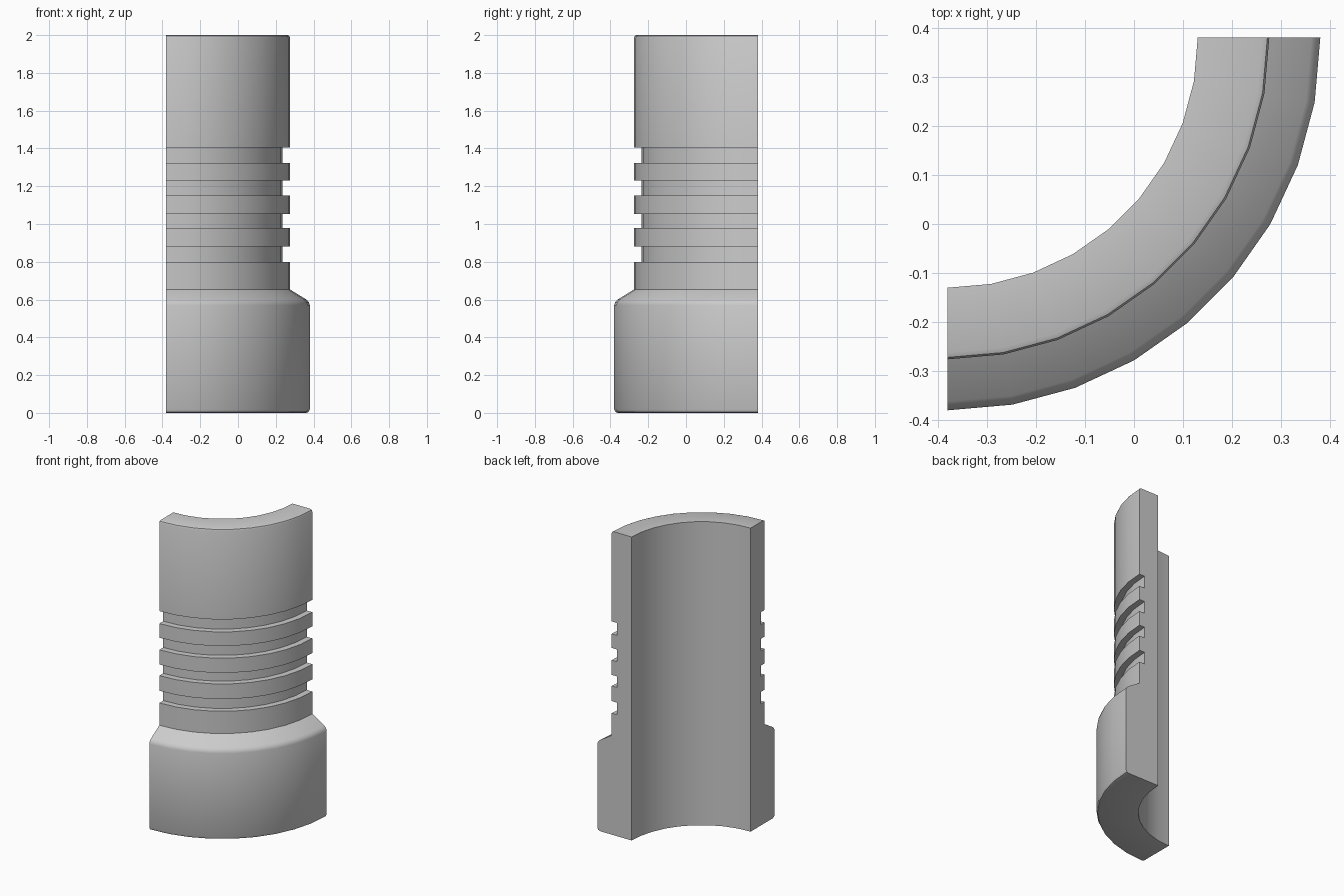
import bpy, bmesh
from math import radians, sin, cos

if "Cube" in bpy.data.objects:
    bpy.data.objects.remove(bpy.data.objects["Cube"])

AXIS = (-0.38, 0.38)      # centre of the revolve
SEGMENTS = 9              # 10 degree facets over a quarter turn
R_IN, R_BASE, R_TUBE, R_GROOVE = 0.51, 0.76, 0.656, 0.616

# Profile (radius, height): wide base with rounded edges and sloped shoulder
profile = [(R_IN, 0), (R_BASE - 0.02, 0), (R_BASE - 0.006, 0.005), (R_BASE, 0.018),
           (R_BASE, 0.57), (R_BASE - 0.005, 0.587), (R_BASE - 0.018, 0.60),
           (R_TUBE, 0.653)]

# Four square grooves around the tube
for low, high in ((0.80, 0.88), (0.98, 1.053), (1.15, 1.23), (1.323, 1.405)):
    profile += [(R_TUBE, low), (R_GROOVE, low), (R_GROOVE, high), (R_TUBE, high)]

# Rounded top rim
profile += [(R_TUBE, 1.985), (R_TUBE - 0.004, 1.996), (R_TUBE - 0.014, 2.0), (R_IN, 2.0)]

# Revolve the closed profile through a quarter turn
bm = bmesh.new()
rings = []
for i in range(SEGMENTS + 1):
    a = radians(-90 + 90 * i / SEGMENTS)
    rings.append([bm.verts.new((AXIS[0] + r * cos(a), AXIS[1] + r * sin(a), z))
                  for r, z in profile])
n = len(profile)
for a, b in zip(rings, rings[1:]):
    for j in range(n):
        k = (j + 1) % n
        bm.faces.new((a[j], b[j], b[k], a[k]))

# Flat cut ends
caps = [bm.faces.new(rings[0]), bm.faces.new(rings[-1])]
bmesh.ops.recalc_face_normals(bm, faces=bm.faces)
bmesh.ops.triangulate(bm, faces=caps)

mesh = bpy.data.meshes.new("quarter_sleeve")
bm.to_mesh(mesh)
bm.free()
sleeve = bpy.data.objects.new("quarter_sleeve", mesh)
bpy.context.collection.objects.link(sleeve)
bpy.context.view_layer.objects.active = sleeve
sleeve.select_set(True)
bpy.ops.object.shade_smooth_by_angle(angle=radians(30))
